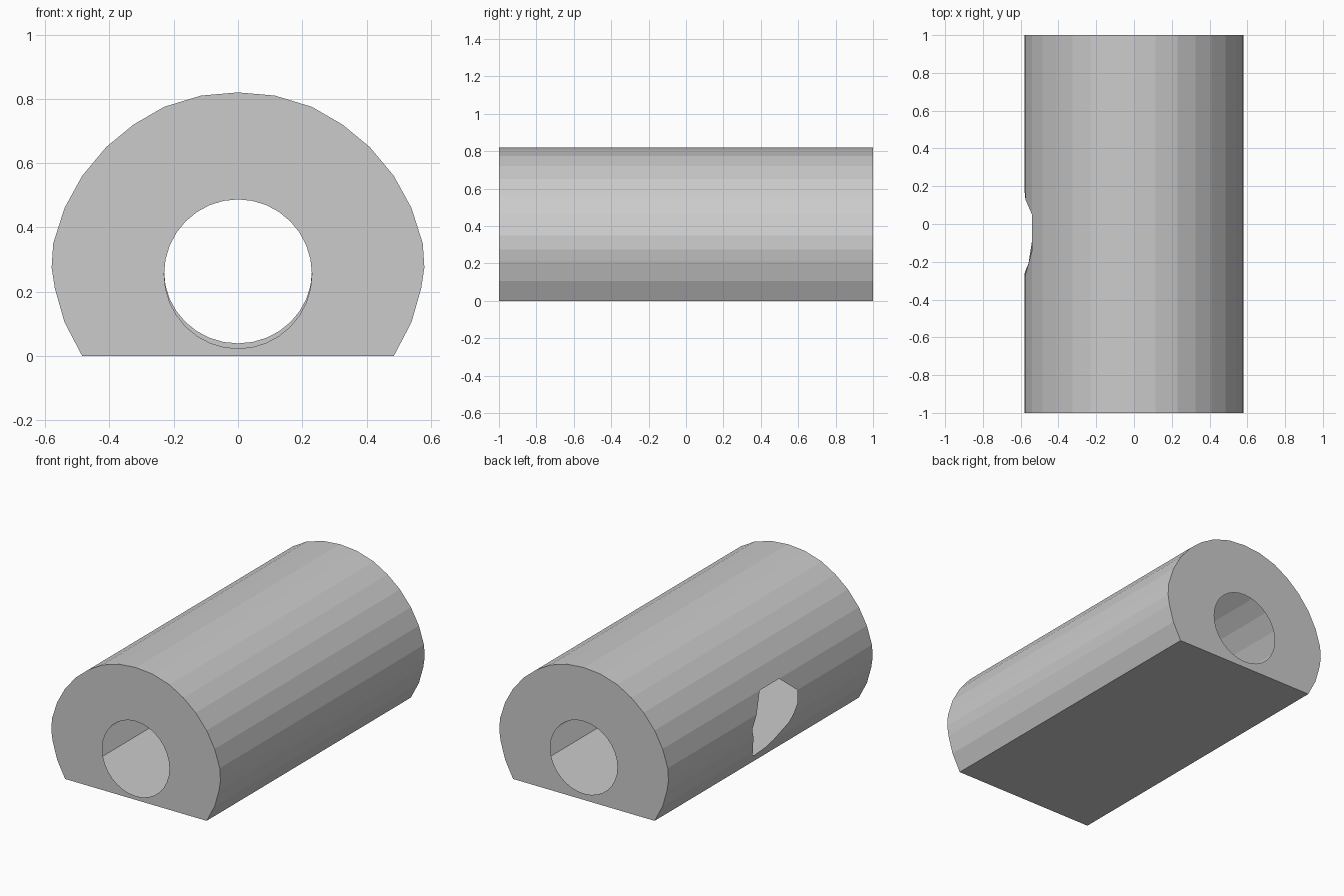
import bpy, bmesh, math

if "Cube" in bpy.data.objects:
    bpy.data.objects.remove(bpy.data.objects["Cube"])

# Right half of the flat-bottomed arch profile (x, z), from floor to crown
half = [(0.485, 0), (0.54, 0.105), (0.57, 0.21), (0.58, 0.275), (0.575, 0.35),
        (0.54, 0.46), (0.485, 0.56), (0.41, 0.65), (0.325, 0.72),
        (0.23, 0.775), (0.115, 0.81), (0, 0.82)]
# Side opening in the left wall: height -> (lowest y, highest y)
opening = {0.06: (0.066, 0.066), 0.075: (-0.04, 0.10), 0.105: (-0.09, 0.115),
           0.17: (-0.21, 0.14), 0.21: (-0.235, 0.152), 0.275: (-0.265, 0.18),
           0.35: (-0.27, 0.13), 0.46: (-0.14, 0.05)}


def wall_x(z):
    for (x0, z0), (x1, z1) in zip(half, half[1:]):
        if z0 <= z <= z1:
            return x0 + (x1 - x0) * (z - z0) / (z1 - z0)


bm = bmesh.new()

# Profile: right side up, over the crown, left side down with opening levels
levels = sorted({z for _, z in half[:-1]} | set(opening), reverse=True)
profile = half + [(-wall_x(z), z) for z in levels]
front = [bm.verts.new((x, -1, z)) for x, z in profile]
back = [bm.verts.new((x, 1, z)) for x, z in profile]

# Rim vertices of the side opening (one vertex at its lowest tip)
rim = {}
for i, (x, z) in enumerate(profile):
    if x < 0 and z in opening:
        rim[i] = [bm.verts.new((x, y, z)) for y in sorted(set(opening[z]))]

# Long wall strips and floor; strips crossing the opening are split around it
n = len(profile)
for i in range(n):
    j = (i + 1) % n
    if i in rim and j in rim:
        bm.faces.new((front[i], rim[i][0], rim[j][0], front[j]))
        bm.faces.new((rim[i][-1], back[i], back[j], rim[j][-1]))
    else:
        bm.faces.new([front[i]] + rim.get(i, []) + [back[i], back[j]]
                     + rim.get(j, [])[::-1] + [front[j]])


# End walls, each with a round hole into the hollow inside
def end_wall(ring, y, centre_z, radius_z, sides=32):
    hole = [bm.verts.new((0.23 * math.cos(2 * math.pi * k / sides), y,
                          centre_z + radius_z * math.sin(2 * math.pi * k / sides)))
            for k in range(sides)]
    edges = [bm.edges.new((hole[k - 1], hole[k])) for k in range(sides)]
    edges += [bm.edges.get((ring[k - 1], ring[k])) for k in range(len(ring))]
    bmesh.ops.triangle_fill(bm, edges=edges, use_beauty=True, normal=(0, y, 0))


end_wall(front, -1, 0.255, 0.232)
end_wall(back, 1, 0.263, 0.224)
bmesh.ops.recalc_face_normals(bm, faces=bm.faces[:])

mesh = bpy.data.meshes.new("hollow_shell")
bm.to_mesh(mesh)
bm.free()
shell = bpy.data.objects.new("hollow_shell", mesh)
bpy.context.collection.objects.link(shell)
